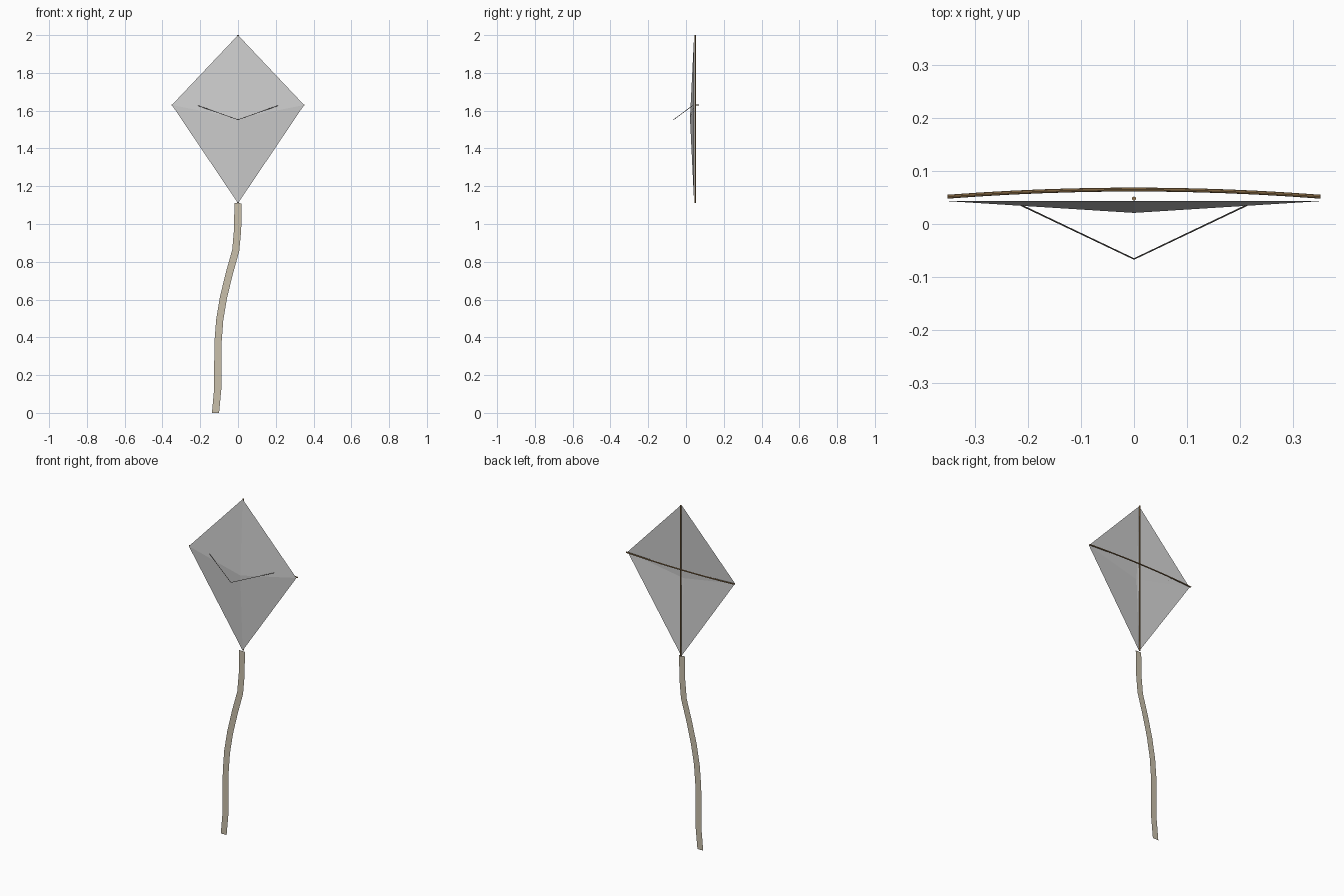
import bpy
from mathutils import Vector

if "Cube" in bpy.data.objects:
    bpy.data.objects.remove(bpy.data.objects["Cube"])


def material(name, rgb):
    m = bpy.data.materials.new(name)
    m.diffuse_color = (*rgb, 1)
    m.use_nodes = True
    m.node_tree.nodes["Principled BSDF"].inputs["Base Color"].default_value = m.diffuse_color
    return m


SAIL = material("pale_grey_cloth", (0.62, 0.62, 0.62))
TAIL = material("cream_ribbon", (0.59, 0.53, 0.41))
WOOD = material("brown_wood", (0.30, 0.18, 0.075))
STRING = material("dark_string", (0.12, 0.11, 0.10))


def mesh_object(name, verts, faces, mat):
    me = bpy.data.meshes.new(name)
    me.from_pydata(verts, [], faces)
    me.materials.append(mat)
    ob = bpy.data.objects.new(name, me)
    bpy.context.collection.objects.link(ob)
    return ob


def rod(name, points, radius, mat):
    """Round rod along a path, converted to a mesh."""
    cu = bpy.data.curves.new(name, 'CURVE')
    cu.dimensions = '3D'
    cu.bevel_depth = radius
    cu.bevel_resolution = 2
    cu.use_fill_caps = True
    sp = cu.splines.new('POLY')
    sp.points.add(len(points) - 1)
    for p, co in zip(sp.points, points):
        p.co = (*co, 1)
    cu.materials.append(mat)
    ob = bpy.data.objects.new(name, cu)
    bpy.context.collection.objects.link(ob)
    bpy.ops.object.select_all(action='DESELECT')
    ob.select_set(True)
    bpy.context.view_layer.objects.active = ob
    bpy.ops.object.convert(target='MESH')
    bpy.ops.object.shade_smooth_by_angle()


# Sail: four flat facets around a centre pushed towards the front
mesh_object("sail",
            [(0, 0.043, 2.0), (-0.35, 0.043, 1.63), (0, 0.043, 1.11),
             (0.35, 0.043, 1.63), (0, 0.021, 1.56)],
            [(i, (i + 1) % 4, 4) for i in range(4)], SAIL)

# Upright spine and bowed cross spar behind the sail
rod("spine", [(0, 0.048, 1.11), (0, 0.048, 2.0)], 0.004, WOOD)
bow = []
for i in range(13):
    t = i / 6 - 1
    bow.append((0.352 * t, 0.065 - 0.0135 * t * t, 1.63))
rod("cross_spar", bow, 0.0037, WOOD)

# Bridle string in front
rod("bridle", [(-0.212, 0.035, 1.627), (0, -0.066, 1.552), (0.212, 0.035, 1.627)],
    0.0015, STRING)

# Tail: flat ribbon swept along a wavy centre line
xs = [0.0, -0.002, -0.012, -0.047, -0.077, -0.097, -0.106, -0.107, -0.107, -0.119]
zs = [1.11, 0.97, 0.86, 0.735, 0.61, 0.49, 0.37, 0.245, 0.13, 0.0]
path = [Vector((x, 0.037, z)) for x, z in zip(xs, zs)]
verts = []
for i, p in enumerate(path):
    d = (path[min(i + 1, 9)] - path[max(i - 1, 0)]).normalized()
    side = Vector((-d.z, 0, d.x)) * 0.019
    verts += [p - side, p + side]
for v in verts[-2:]:
    v.z = 0
mesh_object("tail", verts,
            [(2 * i, 2 * i + 2, 2 * i + 3, 2 * i + 1) for i in range(9)], TAIL)
